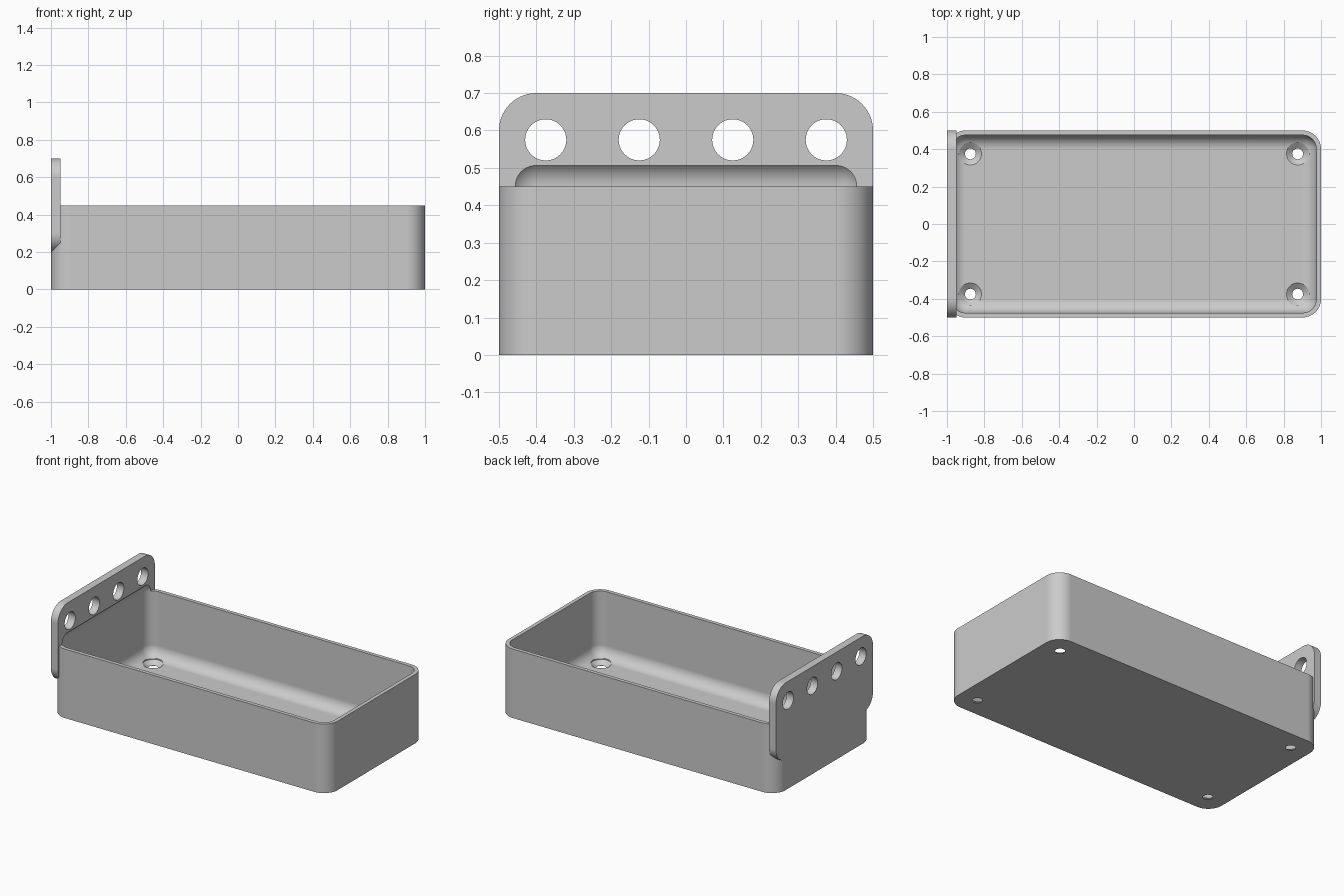
import bpy, bmesh, math
from mathutils import Matrix

cube = bpy.data.objects.get("Cube")
if cube:
    bpy.data.objects.remove(cube, do_unlink=True)

grey = bpy.data.materials.new("light grey plastic")
grey.use_nodes = True
grey.diffuse_color = (0.6, 0.6, 0.6, 1)
grey.node_tree.nodes["Principled BSDF"].inputs["Base Color"].default_value = (0.6, 0.6, 0.6, 1)


def add_object(name, bm):
    bmesh.ops.recalc_face_normals(bm, faces=bm.faces)
    mesh = bpy.data.meshes.new(name)
    bm.to_mesh(mesh)
    bm.free()
    mesh.materials.append(grey)
    obj = bpy.data.objects.new(name, mesh)
    bpy.context.collection.objects.link(obj)
    return obj


def rounded_box(name, low, high, radius, axis=None, segments=14):
    """Box with the edges along one axis rounded, or every edge if axis is None."""
    bm = bmesh.new()
    bmesh.ops.create_cube(bm, size=1)
    for v in bm.verts:
        v.co = [l + (c + 0.5) * (h - l) for c, l, h in zip(v.co, low, high)]
    edges = [e for e in bm.edges
             if axis is None or abs((e.verts[0].co - e.verts[1].co)[axis]) > 1e-4]
    bmesh.ops.bevel(bm, geom=edges, offset=radius, segments=segments,
                    profile=0.5, affect='EDGES', clamp_overlap=True)
    return add_object(name, bm)


def lathe(name, profile, matrix, sides=48):
    """Closed solid turned from (radius, height) points."""
    bm = bmesh.new()
    rings = []
    for r, z in profile:
        rings.append([bm.verts.new((r * math.cos(math.tau * i / sides),
                                    r * math.sin(math.tau * i / sides), z))
                      for i in range(sides)])
    for a, b in zip(rings, rings[1:]):
        for i in range(sides):
            j = (i + 1) % sides
            bm.faces.new((a[i], a[j], b[j], b[i]))
    bm.faces.new(rings[0])
    bm.faces.new(rings[-1])
    bm.transform(matrix)
    return add_object(name, bm)


def combine(target, other, operation):
    mod = target.modifiers.new("combine", 'BOOLEAN')
    mod.operation = operation
    mod.solver = 'EXACT'
    mod.object = other
    bpy.context.view_layer.objects.active = target
    bpy.ops.object.modifier_apply(modifier=mod.name)
    bpy.data.objects.remove(other, do_unlink=True)


# Tray body with rounded upright corners
tray = rounded_box("tray", (-1, -0.5, 0), (1, 0.5, 0.45), 0.1, axis=2)

# Hanging plate at one end
plate = rounded_box("hanging_plate", (-1, -0.5, 0.2), (-0.95, 0.5, 0.7), 0.1, axis=0)
combine(tray, plate, 'UNION')

# Cavity rounded on every edge, reaching a little way up into the plate
cavity = rounded_box("cavity_cutter", (-0.975, -0.475, 0.025), (0.975, 0.475, 0.525), 0.074)
combine(tray, cavity, 'DIFFERENCE')

# Countersunk screw holes in the floor
screw = [(0.029, -0.1), (0.029, 0.001), (0.061, 0.026), (0.061, 0.15)]
for x in (-0.875, 0.875):
    for y in (-0.375, 0.375):
        combine(tray, lathe("screw_cutter", screw, Matrix.Translation((x, y, 0))), 'DIFFERENCE')

# Row of round holes through the plate
for y in (-0.375, -0.125, 0.125, 0.375):
    place = Matrix.Translation((-0.975, y, 0.575)) @ Matrix.Rotation(math.pi / 2, 4, 'Y')
    combine(tray, lathe("hole_cutter", [(0.055, -0.1), (0.055, 0.1)], place), 'DIFFERENCE')

# Smooth curves, crisp edges, flat walls
bpy.ops.object.select_all(action='DESELECT')
tray.select_set(True)
bpy.context.view_layer.objects.active = tray
bpy.ops.object.shade_smooth_by_angle(angle=math.radians(25))
weighted = tray.modifiers.new("flat walls", 'WEIGHTED_NORMAL')
weighted.keep_sharp = True
